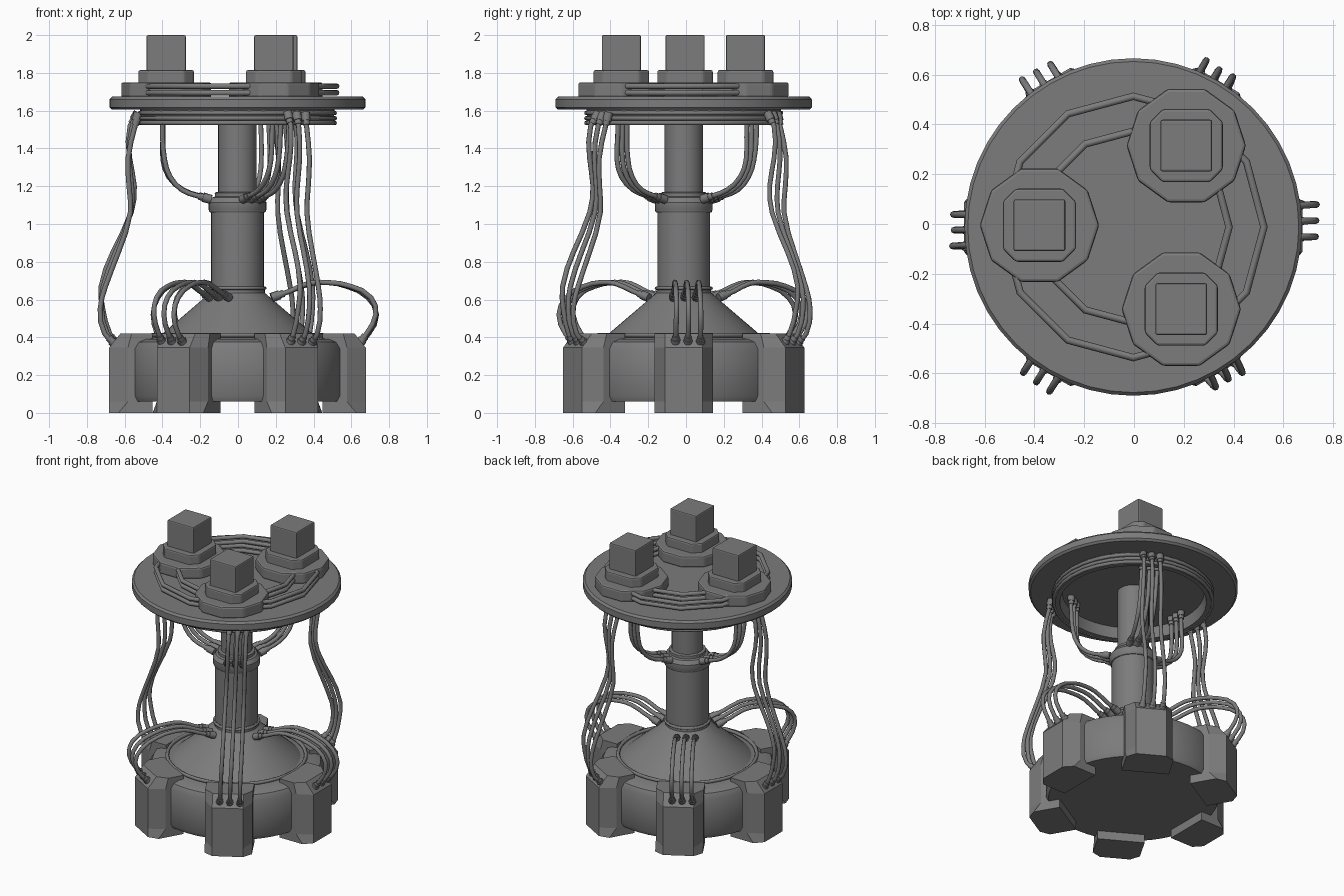
import bpy, bmesh
from math import pi, radians, cos, sin
from mathutils import Vector, Matrix

cube = bpy.data.objects.get("Cube")
if cube:
    bpy.data.objects.remove(cube, do_unlink=True)

AXIS = Vector((-0.003, -0.012, 0))

metal = bpy.data.materials.new("dark grey metal")
metal.use_nodes = True
GREY = (0.2, 0.2, 0.2, 1)
metal.diffuse_color = GREY
metal.node_tree.nodes["Principled BSDF"].inputs["Base Color"].default_value = GREY


def smooth(ob, angle=35):
    bpy.ops.object.select_all(action='DESELECT')
    ob.select_set(True)
    bpy.context.view_layer.objects.active = ob
    bpy.ops.object.shade_smooth_by_angle(angle=radians(angle))


def finish(name, bm, loc=AXIS, bevel=0.0):
    bmesh.ops.recalc_face_normals(bm, faces=bm.faces)
    me = bpy.data.meshes.new(name)
    bm.to_mesh(me)
    bm.free()
    ob = bpy.data.objects.new(name, me)
    ob.location = loc
    me.materials.append(metal)
    bpy.context.collection.objects.link(ob)
    if bevel:
        mod = ob.modifiers.new("bevel", 'BEVEL')
        mod.width, mod.segments = bevel, 2
        mod.limit_method = 'ANGLE'
    return ob


def lathe(name, profile, steps=48):
    """Spin (radius, height) points around the axis."""
    bm = bmesh.new()
    vs = [bm.verts.new((r, 0, z)) for r, z in profile]
    es = [bm.edges.new(p) for p in zip(vs, vs[1:])]
    bmesh.ops.spin(bm, geom=vs + es, axis=(0, 0, 1), cent=(0, 0, 0),
                   angle=2 * pi, steps=steps, use_duplicate=False)
    bmesh.ops.remove_doubles(bm, verts=bm.verts, dist=0.0005)
    smooth(finish(name, bm))


def loft(name, rows, loc=AXIS, turn=0.0, bevel=0.0):
    """Join stacked outlines of equal point count and cap both ends."""
    bm = bmesh.new()
    rings = [[bm.verts.new(p) for p in row] for row in rows]
    n = len(rings[0])
    for a, b in zip(rings, rings[1:]):
        for i in range(n):
            j = (i + 1) % n
            bm.faces.new((a[i], a[j], b[j], b[i]))
    bm.faces.new(rings[0])
    bm.faces.new(rings[-1])
    bm.transform(Matrix.Rotation(turn, 4, 'Z'))
    return finish(name, bm, loc, bevel)


def prism(name, outline, z0, z1, loc, bevel):
    loft(name, [[(x, y, z) for x, y in outline] for z in (z0, z1)], loc, 0, bevel)


def tubes(name, paths, thick, closed=False, sleeve=0.0):
    """Round tubes through points, with thicker sleeves at open ends."""
    cu = bpy.data.curves.new(name, 'CURVE')
    cu.dimensions = '3D'
    cu.bevel_depth, cu.bevel_resolution = thick, 2
    cu.use_fill_caps = True
    cu.resolution_u = 2

    def straight(points, radius, cyclic):
        sp = cu.splines.new('POLY')
        sp.points.add(len(points) - 1)
        for p, co in zip(sp.points, points):
            p.co = (*co, 1)
            p.radius = radius
        sp.use_cyclic_u = cyclic

    for path in paths:
        if closed:
            straight(path, 1, True)
            continue
        sp = cu.splines.new('BEZIER')
        sp.bezier_points.add(len(path) - 1)
        for p, co in zip(sp.bezier_points, path):
            p.co = co
            p.handle_left_type = p.handle_right_type = 'AUTO'
        for end, nxt in ((path[0], path[1]), (path[-1], path[-2])):
            if sleeve:
                d = (nxt - end).normalized() * sleeve
                straight([end, end + d], 1.8, False)
                straight([end + d, end + d * 1.5], 1.4, False)
    ob = bpy.data.objects.new(name, cu)
    cu.materials.append(metal)
    ob.location = AXIS
    bpy.context.collection.objects.link(ob)
    bpy.ops.object.select_all(action='DESELECT')
    ob.select_set(True)
    bpy.context.view_layer.objects.active = ob
    bpy.ops.object.convert(target='MESH')
    smooth(bpy.context.view_layer.objects.active, 50)


def polygon(r, n, z):
    return [Vector((r * cos(2 * pi * i / n), r * sin(2 * pi * i / n), z)) for i in range(n)]


def bundle(name, angle, path, spread, shift=0.0, wobble=0.0):
    """Three side-by-side cables following (radius, height) points."""
    out = Vector((cos(angle), sin(angle), 0))
    side = Vector((-sin(angle), cos(angle), 0))
    last = len(path) - 1
    paths = []
    for k in (-1, 0, 1):
        pts = []
        for i, (r, z) in enumerate(path):
            inner = 0 < i < last
            r += wobble * k * sin(i * 1.3) * inner
            t = k * (spread[0] + (spread[1] - spread[0]) * i / last) + shift * i / last
            pts.append(out * r + side * t + Vector((0, 0, z)))
        paths.append(pts)
    tubes(name, paths, 0.0135, sleeve=0.045)


# Base drum, cone and column
lathe("base_drum", [(0, 0.06), (0.55, 0.06), (0.565, 0.09), (0.565, 0.34),
                    (0.545, 0.375), (0.51, 0.39), (0.47, 0.395), (0.43, 0.405), (0, 0.405)])
lathe("base_cone", [(0.42, 0.40), (0.145, 0.635), (0.145, 0.67), (0, 0.67)])
lathe("lower_column", [(0.14, 0.64), (0.14, 1.07)], 32)
lathe("column_collar", [(0.10, 1.06), (0.145, 1.06), (0.153, 1.075), (0.153, 1.115),
                        (0.135, 1.14), (0.12, 1.145), (0.12, 1.165), (0.10, 1.17)], 32)
lathe("upper_column", [(0.102, 1.15), (0.102, 1.62)], 32)
tubes("drum_ring", [polygon(0.45, 40, 0.412)], 0.012, True)
tubes("column_rings", [polygon(0.145, 32, 0.66), polygon(0.142, 32, 1.07),
                       polygon(0.112, 32, 1.16)], 0.009, True)

# Six feet with chamfered outer corners and sloped tops
for i in range(6):
    rows = []
    for z, outer, knee in ((0, 0.68, 0.63), (0.06, 0.68, 0.58),
                           (0.345, 0.68, 0.58), (0.42, 0.62, 0.56)):
        rows.append([(0.45, -0.155, z), (knee, -0.155, z), (outer, -0.1, z),
                     (outer, 0.1, z), (knee, 0.155, z), (0.45, 0.155, z)])
    loft(f"foot_{i + 1}", rows, AXIS, radians(60 * i))

# Top disc with a hollow rim beneath
lathe("top_disc", [(0, 1.60), (0.46, 1.60), (0.475, 1.525), (0.505, 1.525), (0.515, 1.605),
                   (0.665, 1.605), (0.678, 1.618), (0.678, 1.66), (0.665, 1.674), (0, 1.674)])
tubes("under_disc_rings", [polygon(0.515, 32, z) for z in (1.535, 1.56, 1.588)], 0.012, True)
tubes("disc_top_rings", [polygon(r, 12, z) for r in (0.525, 0.385)
                         for z in (1.695, 1.73)], 0.015, True)

# Three block stands on the disc
C = 0.147
K = 0.095
octagon = [(C, -K), (C, K), (K, C), (-K, C), (-C, K), (-C, -K), (-K, -C), (K, -C)]
S = 0.104
square = [(S, -S), (S, S), (-S, S), (-S, -S)]
decagon = [(p.x, p.y) for p in polygon(0.24, 10, 0)]
for i, (x, y) in enumerate(((-0.38, -0.005), (0.21, 0.315), (0.19, -0.342))):
    at = Vector((x, y, 0))
    prism(f"stand_plinth_{i + 1}", decagon, 1.67, 1.75, at, 0.012)
    prism(f"stand_step_{i + 1}", octagon, 1.74, 1.815, at, 0.01)
    prism(f"stand_block_{i + 1}", square, 1.80, 2.0, at, 0.008)

# Cable bundles
long_path = [(0.635, 0.35), (0.69, 0.42), (0.72, 0.55), (0.71, 0.67), (0.645, 0.85),
             (0.565, 1.06), (0.56, 1.2), (0.575, 1.35), (0.555, 1.52), (0.525, 1.59)]
loop_path = [(0.635, 0.355), (0.69, 0.42), (0.735, 0.52), (0.70, 0.61), (0.59, 0.67),
             (0.48, 0.69), (0.38, 0.685), (0.28, 0.645), (0.18, 0.61)]
inner_path = [(0.14, 1.13), (0.21, 1.15), (0.29, 1.18), (0.36, 1.25),
              (0.39, 1.34), (0.395, 1.46), (0.395, 1.61)]
for a, shift in ((60, 0.02), (180, 0.0), (300, 0.05)):
    bundle(f"long_cables_{a}", radians(a + 1), long_path, (0.066, 0.055), shift, 0.015)
    bundle(f"upper_cables_{a}", radians(a), inner_path, (0.05, 0.05), 0.04, 0.005)
for a in (2, 122, 238):
    bundle(f"loop_cables_{a}", radians(a), loop_path, (0.066, 0.06), 0.0, 0.008)
